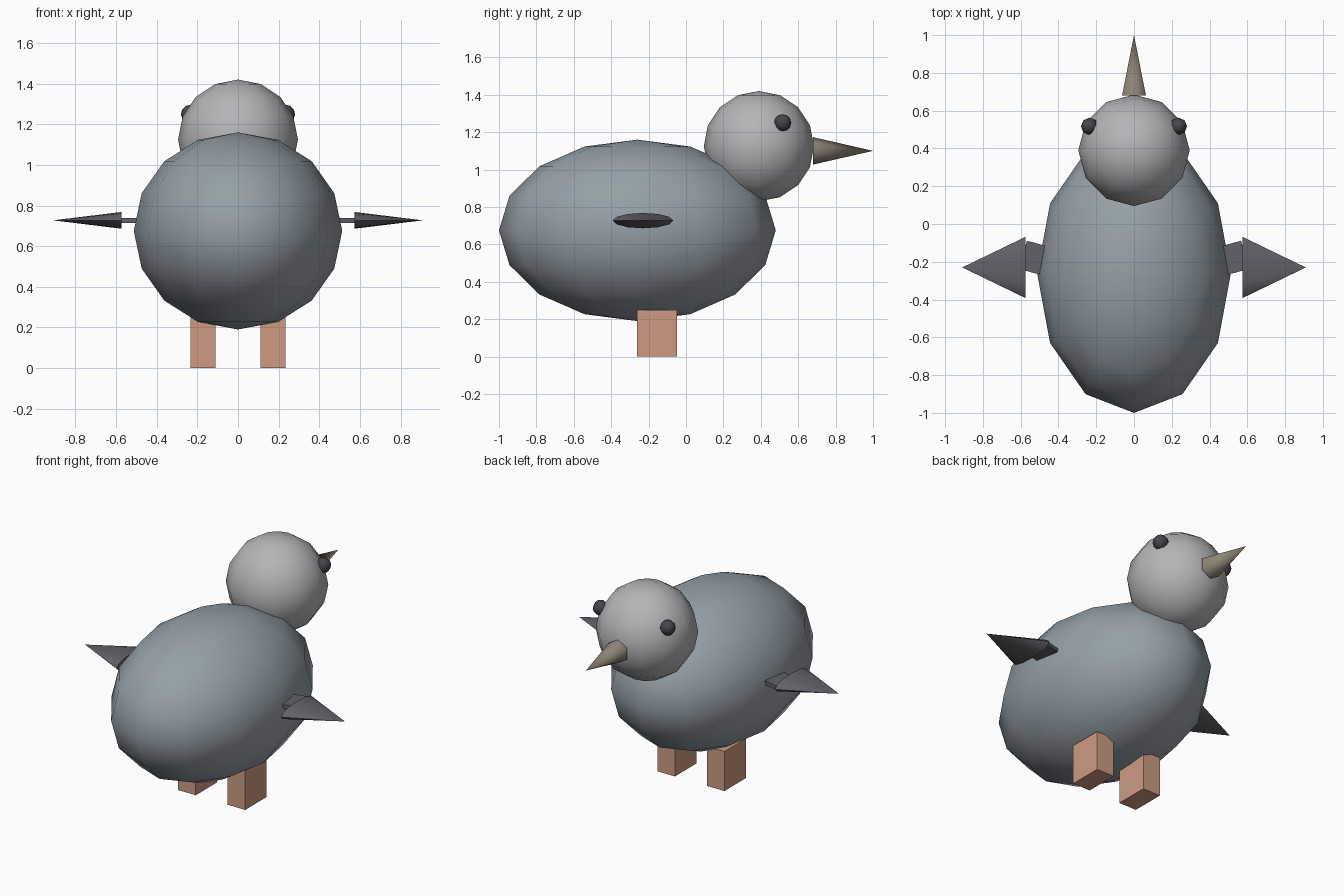
import bpy
from math import pi, radians

if "Cube" in bpy.data.objects:
    bpy.data.objects.remove(bpy.data.objects["Cube"])


def material(name, rgb):
    m = bpy.data.materials.new(name)
    m.diffuse_color = (*rgb, 1)
    m.use_nodes = True
    m.node_tree.nodes["Principled BSDF"].inputs["Base Color"].default_value = m.diffuse_color
    return m


BODY = material("slate", (0.30, 0.35, 0.39))
HEAD = material("pale_grey", (0.46, 0.46, 0.48))
DARK = material("charcoal", (0.12, 0.12, 0.14))
EYE = material("eye_black", (0.06, 0.06, 0.07))
HORN = material("horn", (0.27, 0.23, 0.18))
SKIN = material("salmon", (0.62, 0.33, 0.23))


def finish(name, mat, scale, smooth):
    ob = bpy.context.object
    ob.name = name
    ob.scale = scale
    bpy.ops.object.transform_apply(location=False, rotation=False, scale=True)
    ob.data.materials.append(mat)
    if smooth:
        bpy.ops.object.shade_smooth_by_angle(angle=radians(65))
    return ob


def ball(name, loc, radii, mat, segments=12, rings=8):
    bpy.ops.mesh.primitive_uv_sphere_add(segments=segments, ring_count=rings, radius=1, location=loc)
    return finish(name, mat, radii, True)


def spike(name, loc, rot, sides, radii, length, mat):
    bpy.ops.mesh.primitive_cone_add(vertices=sides, radius1=1, depth=length, location=loc, rotation=rot)
    return finish(name, mat, (*radii, 1), True)


def box(name, loc, size, mat, rot=(0, 0, 0)):
    bpy.ops.mesh.primitive_cube_add(size=1, location=loc, rotation=rot)
    return finish(name, mat, size, False)


# Body, head and beak
ball("body", (0, -0.26, 0.675), (0.513, 0.74, 0.485), BODY)
ball("head", (0, 0.39, 1.125), (0.295, 0.295, 0.295), HEAD)
spike("beak", (0, 0.84, 1.10), (-pi / 2, 0, 0), 6, (0.073, 0.073), 0.32, HORN)

# Paired parts
for side, s in (("right", 1), ("left", -1)):
    ball(f"{side}_eye", (0.235 * s, 0.517, 1.25), (0.046, 0.046, 0.046), EYE, 8, 6)
    # wing tip: flattened cone pointing outward
    spike(f"{side}_wing_tip", (0.742 * s, -0.23, 0.727), (0, s * pi / 2, 0), 12, (0.041, 0.162), 0.335, DARK)
    # thin wing root joining the tip to the body
    box(f"{side}_wing_root", (0.50 * s, -0.187, 0.726), (0.18, 0.155, 0.025), DARK,
        (0, 0, s * radians(15)))
    box(f"{side}_leg", (0.173 * s, -0.156, 0.125), (0.123, 0.214, 0.25), SKIN)
